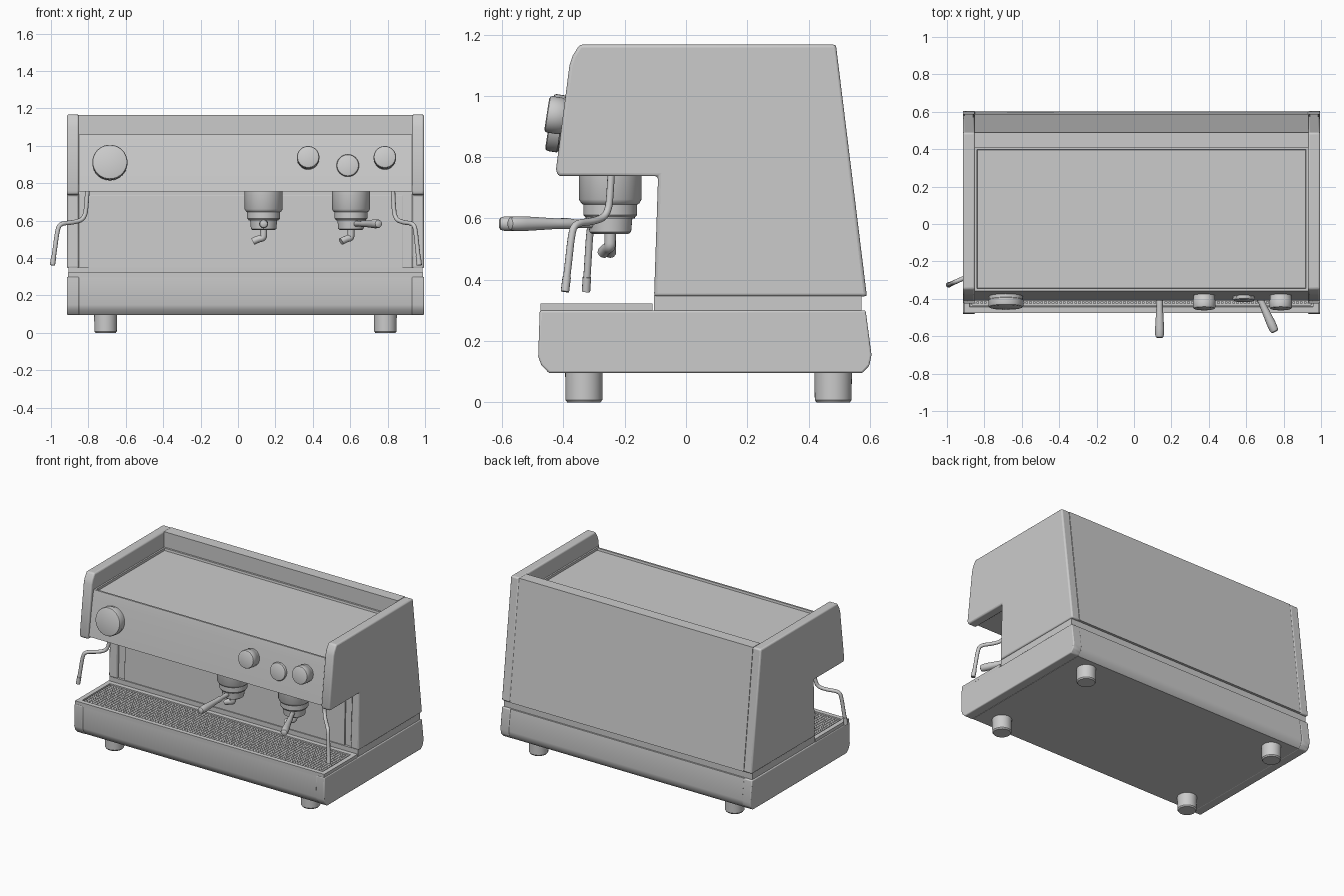
import bpy, bmesh
from math import radians, sin, cos, pi, atan2
from mathutils import Matrix, Vector

if "Cube" in bpy.data.objects:
    bpy.data.objects.remove(bpy.data.objects["Cube"])

CX = 0.04                    # centre of the cabinet
X0, X1 = -0.915, 0.995       # outer faces of the cabinet


def finish(name, bm, bevel=0, segs=3, angle=35):
    bmesh.ops.recalc_face_normals(bm, faces=bm.faces[:])
    me = bpy.data.meshes.new(name)
    bm.to_mesh(me)
    bm.free()
    ob = bpy.data.objects.new(name, me)
    bpy.context.collection.objects.link(ob)
    if bevel:
        m = ob.modifiers.new("bevel", 'BEVEL')
        m.width, m.segments, m.limit_method = bevel, segs, 'ANGLE'
    bpy.ops.object.select_all(action='DESELECT')
    ob.select_set(True)
    bpy.context.view_layer.objects.active = ob
    bpy.ops.object.shade_smooth_by_angle(angle=radians(angle))
    return ob


def prism(name, profile, x0, x1, bevel=0.0, recess=None):
    """Extrude a (y, z) profile along x; recess = (face height, margin, depth)."""
    bm = bmesh.new()
    f = bm.faces.new([bm.verts.new((x0, y, z)) for y, z in profile])
    ext = bmesh.ops.extrude_face_region(bm, geom=[f])
    bmesh.ops.translate(bm, vec=(x1 - x0, 0, 0),
                        verts=[g for g in ext['geom'] if isinstance(g, bmesh.types.BMVert)])
    bmesh.ops.recalc_face_normals(bm, faces=bm.faces[:])
    if recess:
        h, margin, depth = recess
        top = [q for q in bm.faces if all(abs(v.co.z - h) < 1e-4 for v in q.verts)]
        bmesh.ops.inset_individual(bm, faces=top, thickness=margin)
        bmesh.ops.inset_individual(bm, faces=top, thickness=0.003, depth=-depth)
    return finish(name, bm, bevel)


def box(y0, y1, z0, z1):
    return [(y0, z0), (y1, z0), (y1, z1), (y0, z1)]


def lathe(name, profile, loc, rot=(0, 0, 0), steps=40):
    """Spin an (r, z) profile round its local z axis."""
    bm = bmesh.new()
    pts = [(0, profile[0][1])] + profile + [(0, profile[-1][1])]
    vs = [bm.verts.new((r, 0, z)) for r, z in pts]
    es = [bm.edges.new(p) for p in zip(vs, vs[1:])]
    bmesh.ops.spin(bm, geom=vs + es, axis=(0, 0, 1), cent=(0, 0, 0),
                   steps=steps, angle=2 * pi, use_duplicate=False)
    bmesh.ops.remove_doubles(bm, verts=bm.verts[:], dist=1e-5)
    ob = finish(name, bm)
    ob.location, ob.rotation_euler = loc, rot
    return ob


def tube(name, points, radius):
    cu = bpy.data.curves.new(name, 'CURVE')
    cu.dimensions, cu.bevel_depth, cu.bevel_resolution, cu.use_fill_caps = '3D', radius, 3, True
    sp = cu.splines.new('NURBS')
    sp.points.add(len(points) - 1)
    for p, co in zip(sp.points, points):
        p.co = (*co, 1)
    sp.use_endpoint_u, sp.order_u, sp.resolution_u = True, 3, 6
    ob = bpy.data.objects.new(name, cu)
    bpy.context.collection.objects.link(ob)
    bpy.ops.object.select_all(action='DESELECT')
    ob.select_set(True)
    bpy.context.view_layer.objects.active = ob
    bpy.ops.object.convert(target='MESH')


# Side panels
side = [(-0.417, 0.738), (-0.424, 0.76), (-0.380, 1.10), (-0.370, 1.13), (-0.347, 1.167),
        (0.489, 1.167), (0.590, 0.346), (-0.104, 0.346), (-0.091, 0.738)]
prism("left_side_panel", side, X0, -0.85, 0.01)
prism("right_side_panel", side, 0.93, X1, 0.01)

# Cabinet body with control fascia, raised back rim and recessed cup tray
body = [(-0.410, 0.755), (-0.372, 1.00), (-0.358, 1.06), (0.41, 1.06), (0.41, 1.166),
        (0.488, 1.166), (0.589, 0.347), (-0.088, 0.347), (-0.078, 0.755)]
prism("cabinet_body", body, -0.852, 0.932, 0, (1.06, 0.018, 0.015))
prism("splash_panel", [(-0.097, 0.347), (-0.087, 0.735), (-0.07, 0.735), (-0.07, 0.347)],
      -0.80, 0.88, 0.003)

# Base with end caps, and the recessed neck above it
base = [(-0.477, 0.30), (-0.482, 0.15), (-0.472, 0.122), (-0.447, 0.096), (0.575, 0.096),
        (0.598, 0.120), (0.605, 0.155), (0.586, 0.30)]
prism("base_left_cap", base, X0, -0.85, 0.006)
prism("base_right_cap", base, 0.93, X1, 0.006)
inner = [(y + (0.005 if y < 0 else -0.003), z) for y, z in base]
prism("base_body", inner, -0.852, 0.932)
prism("neck", box(-0.104, 0.572, 0.295, 0.35), X0 + 0.008, X1 - 0.008)

# Drip tray frame and perforated grille
prism("drip_tray", box(-0.475, -0.11, 0.295, 0.322), X0 + 0.005, X1 - 0.005, 0, (0.322, 0.045, 0.018))
bm = bmesh.new()


def bar(x, y, sx, sy):
    bmesh.ops.create_cube(bm, size=1, matrix=Matrix.Translation((x, y, 0.315))
                          @ Matrix.Diagonal((sx, sy, 0.006, 1)))


gx0, gx1, gy0, gy1 = X0 + 0.05, X1 - 0.05, -0.43, -0.155
for i in range(91):
    bar(gx0 + (gx1 - gx0) * i / 90, (gy0 + gy1) / 2, 0.011, gy1 - gy0)
for i in range(15):
    bar((gx0 + gx1) / 2, gy0 + (gy1 - gy0) * i / 14, gx1 - gx0, 0.010)
finish("drip_grille", bm)

# Feet
for sx in (-1, 1):
    for y in (-0.333, 0.48):
        lathe("foot", [(0.054, 0), (0.06, 0.008), (0.061, 0.1)], (CX + sx * 0.748, y, 0))

# Control knobs and gauge, square to the sloping fascia
tilt = pi / 2 - atan2(0.038, 0.245)
for name, x, z, r, h in (("main_dial", -0.685, 0.905, 0.094, 0.060),
                         ("left_knob", 0.375, 0.930, 0.060, 0.072),
                         ("gauge", 0.587, 0.893, 0.060, 0.022),
                         ("right_knob", 0.785, 0.930, 0.060, 0.072)):
    y = -0.410 + (z - 0.755) * 0.038 / 0.245
    lathe(name, [(r * 0.96, -0.01), (r * 0.96, h * 0.3), (r, h * 0.35), (r, h - 0.010),
                 (r - 0.003, h - 0.003), (r - 0.010, h)], (x, y, z), (tilt, 0, 0))

# Group heads, portafilters and spouts
for x, ang in ((0.137, 0), (0.604, radians(24.4))):
    c = Vector((x, -0.247, 0))
    lathe("group_head", [(0.082, 0.605), (0.088, 0.612), (0.088, 0.645), (0.095, 0.65), (0.102, 0.662),
                         (0.102, 0.77)], c)
    lathe("portafilter_basket", [(0.060, 0.550), (0.068, 0.556), (0.072, 0.600), (0.080, 0.600),
                                 (0.080, 0.612)], c)
    lathe("portafilter_handle", [(0.015, 0.05), (0.014, 0.13), (0.018, 0.15), (0.017, 0.19), (0.020, 0.24),
                                 (0.024, 0.31), (0.0235, 0.345), (0.020, 0.358), (0.012, 0.363)],
          c + Vector((0, 0, 0.583)), (pi / 2, 0, ang), 24)
    rot = Matrix.Rotation(ang, 3, 'Z')
    tube("spout", [c + rot @ Vector(p) for p in
                   ((0, 0, 0.56), (0, 0, 0.53), (-0.002, 0, 0.507), (-0.03, 0, 0.502), (-0.058, 0, 0.488))],
         0.019)

# Steam wands: one path of (reach, height), turned to each side
path = [(0, 0.77), (0.004, 0.70), (0.015, 0.61), (0.08, 0.59), (0.165, 0.585), (0.18, 0.54),
        (0.193, 0.45), (0.204, 0.385)]
for name, x, dx, dy in (("left_steam_wand", -0.805, -0.90, -0.40),
                        ("right_steam_wand", 0.828, 0.68, -0.73)):
    at = [Vector((x + dx * d, -0.243 + dy * d, z)) for d, z in path]
    tube(name, at, 0.012)
    tip = at[-1] + (at[-1] - at[-2]).normalized() * 0.024
    tube(name + "_tip", [at[-1] - (tip - at[-1]), at[-1], tip], 0.014)
